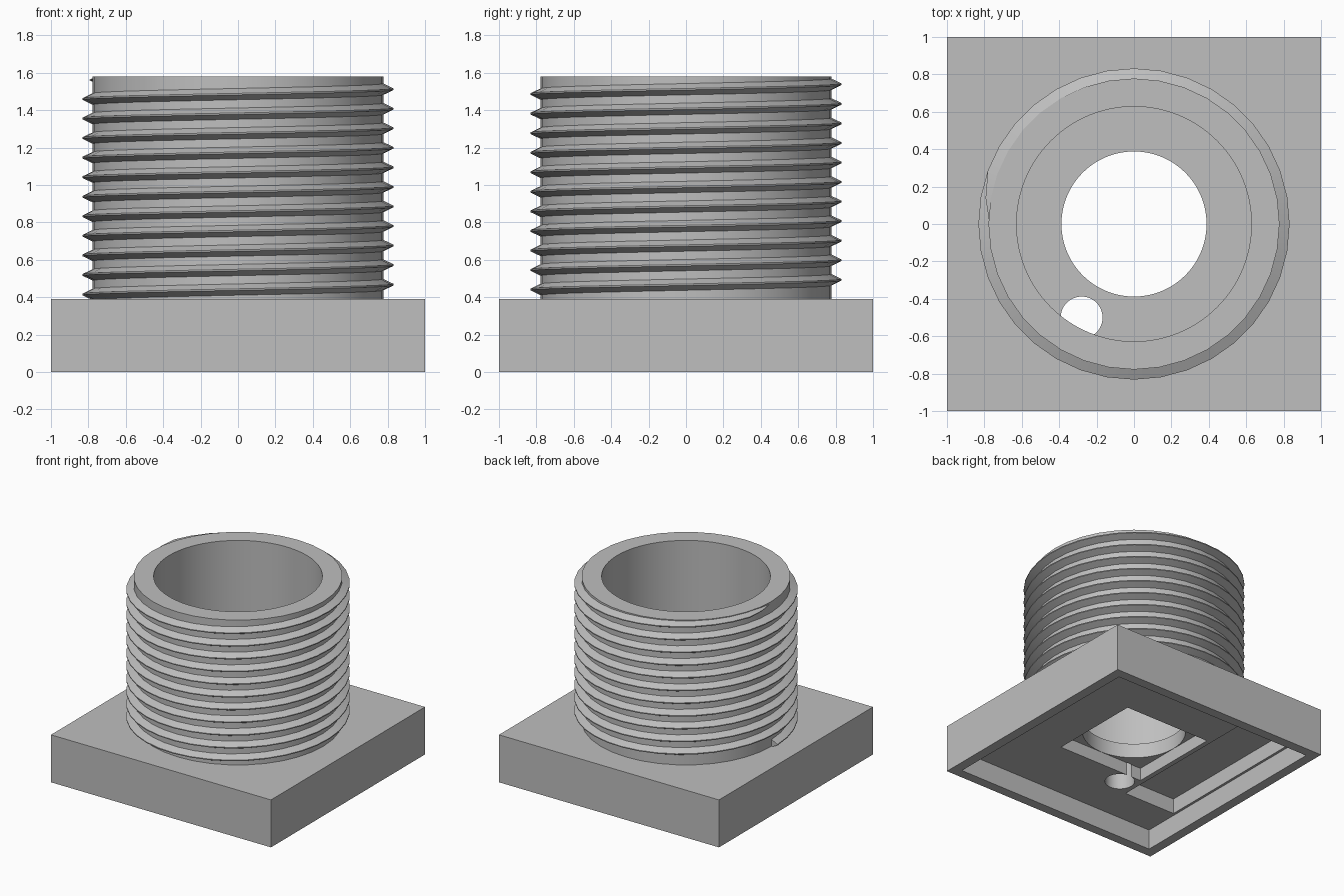
import bpy
import bmesh
from math import cos, sin, tau

if "Cube" in bpy.data.objects:
    bpy.data.objects.remove(bpy.data.objects["Cube"])

# One grey for the whole fitting
grey = bpy.data.materials.new("plain grey")
grey.use_nodes = True
colour = (0.52, 0.52, 0.52, 1)
grey.diffuse_color = colour
grey.node_tree.nodes["Principled BSDF"].inputs["Base Color"].default_value = colour


def box(name, x0, x1, y0, y1, z0, z1):
    bpy.ops.mesh.primitive_cube_add(
        size=1, location=((x0 + x1) / 2, (y0 + y1) / 2, (z0 + z1) / 2))
    ob = bpy.context.object
    ob.name = name
    ob.scale = (x1 - x0, y1 - y0, z1 - z0)
    bpy.ops.object.transform_apply(location=True, rotation=False, scale=True)
    return ob


def cylinder(name, x, y, radius, z0, z1, sides=96):
    bpy.ops.mesh.primitive_cylinder_add(
        vertices=sides, radius=radius, depth=z1 - z0, location=(x, y, (z0 + z1) / 2))
    ob = bpy.context.object
    ob.name = name
    return ob


def cut(target, cutter):
    cutter.hide_render = True
    mod = target.modifiers.new("cut", "BOOLEAN")
    mod.operation = "DIFFERENCE"
    mod.solver = "EXACT"
    mod.object = cutter
    bpy.context.view_layer.objects.active = target
    bpy.ops.object.modifier_apply(modifier=mod.name)
    bpy.data.objects.remove(cutter)


def finish(ob):
    ob.data.materials.clear()
    ob.data.materials.append(grey)
    bpy.ops.object.select_all(action="DESELECT")
    ob.select_set(True)
    bpy.context.view_layer.objects.active = ob
    bpy.ops.object.shade_smooth_by_angle(angle=0.5)


BASE_TOP = 0.39
TOP = 1.58
CORE = 0.778

# Square base, hollow underneath, with a square pocket, side slot and two holes
base = box("square_base", -1, 1, -1, 1, 0, BASE_TOP)
cut(base, box("underside_recess", -0.92, 0.92, -0.92, 0.92, -0.1, 0.165))
cut(base, box("centre_pocket", -0.39, 0.39, -0.39, 0.39, 0.1, 0.27))
cut(base, box("side_slot", -0.9, -0.43, -0.61, 0.9, 0.1, 0.29))
cut(base, cylinder("centre_hole", 0, 0, 0.388, 0.2, 0.6))
cut(base, cylinder("cable_hole", -0.28, -0.5, 0.112, 0.1, 0.6, 48))
finish(base)

# Hollow neck
neck = cylinder("neck_tube", 0, 0, CORE, BASE_TOP, TOP, 36)
cut(neck, cylinder("neck_bore", 0, 0, 0.628, 0.2, 1.8))
finish(neck)

# Right-handed screw thread: a tooth section swept up a helix
PITCH, TURNS, STEPS = 0.1045, 11, 36
bm = bmesh.new()
rings = []
count = TURNS * STEPS
for i in range(count + 1):
    a = tau * (0.5 + i / STEPS)
    z = 0.415 + PITCH * i / STEPS
    fade = min(1, (count - i) / 2 + 0.1)
    section = [(CORE - 0.012, -0.036), (0.832, -0.004), (0.832, 0.004), (CORE - 0.012, 0.036)]
    ring = []
    for r, dz in section:
        r = CORE - 0.012 + (r - CORE + 0.012) * fade
        ring.append(bm.verts.new((r * cos(a), r * sin(a), min(z + dz * fade, TOP - 0.002))))
    rings.append(ring)
for lower, upper in zip(rings, rings[1:]):
    for k in range(4):
        n = (k + 1) % 4
        bm.faces.new((lower[k], upper[k], upper[n], lower[n]))
bm.faces.new(rings[0])
bm.faces.new(rings[-1][::-1])
bmesh.ops.recalc_face_normals(bm, faces=bm.faces[:])
mesh = bpy.data.meshes.new("screw_thread")
bm.to_mesh(mesh)
bm.free()
thread = bpy.data.objects.new("screw_thread", mesh)
bpy.context.collection.objects.link(thread)
finish(thread)
